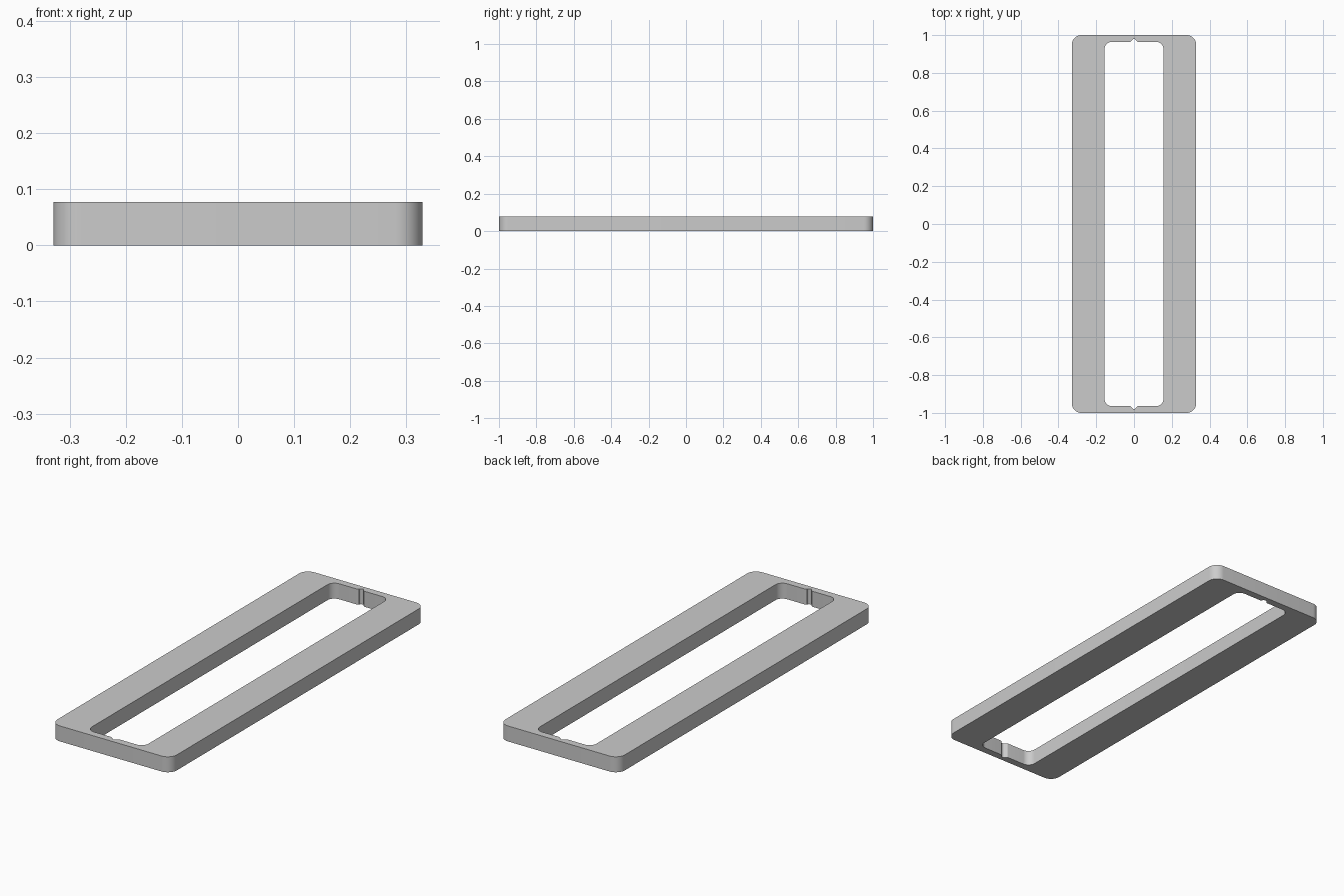
import bpy, bmesh
from math import sin, cos, pi, radians

if "Cube" in bpy.data.objects:
    bpy.data.objects.remove(bpy.data.objects["Cube"])

HEIGHT = 0.077


def arc(cx, cy, r, start, end, steps=10):
    """Points along an arc, angles in degrees."""
    angles = [radians(start + (end - start) * i / steps) for i in range(steps + 1)]
    return [(cx + r * cos(a), cy + r * sin(a)) for a in angles]


def half_outline(w, h, r, notch=0):
    """Upper half of a rounded rectangle, right to left, with an optional end notch."""
    pts = arc(w - r, h - r, r, 0, 90)
    if notch:
        lip = notch * 0.8
        pts += arc(notch + lip, h + lip, lip, 270, 180, 5)[:-1]
        pts += arc(0, h + lip * 0.2, notch, 20, 160, 8)
        pts += arc(-notch - lip, h + lip, lip, 0, -90, 5)[1:]
    return pts + arc(r - w, h - r, r, 90, 180)


def add_loop(bm, half):
    """Closed edge loop from a half outline and its half-turn copy."""
    verts = [bm.verts.new((x, y, 0)) for x, y in half + [(-x, -y) for x, y in half]]
    return [bm.edges.new((v, verts[i - 1])) for i, v in enumerate(verts)]


# Flat ring between the outer edge and the notched slot
bm = bmesh.new()
edges = add_loop(bm, half_outline(0.329, 1.0, 0.05))
edges += add_loop(bm, half_outline(0.156, 0.964, 0.038, notch=0.013))
bmesh.ops.triangle_fill(bm, edges=edges, use_beauty=True, use_dissolve=False)

# Thickness
ring = bmesh.ops.extrude_face_region(bm, geom=bm.faces[:], use_keep_orig=True)
top = [g for g in ring["geom"] if isinstance(g, bmesh.types.BMVert)]
bmesh.ops.translate(bm, verts=top, vec=(0, 0, HEIGHT))
bmesh.ops.recalc_face_normals(bm, faces=bm.faces[:])

mesh = bpy.data.meshes.new("slotted_frame")
bm.to_mesh(mesh)
bm.free()
frame = bpy.data.objects.new("slotted_frame", mesh)
bpy.context.collection.objects.link(frame)

# Plain grey finish
grey = bpy.data.materials.new("light_grey")
grey.use_nodes = True
colour = (0.6, 0.6, 0.6, 1)
grey.diffuse_color = colour
grey.node_tree.nodes["Principled BSDF"].inputs["Base Color"].default_value = colour
mesh.materials.append(grey)

# Smooth corners, sharp rims
bpy.ops.object.select_all(action="DESELECT")
frame.select_set(True)
bpy.context.view_layer.objects.active = frame
bpy.ops.object.shade_smooth_by_angle(angle=radians(30))
